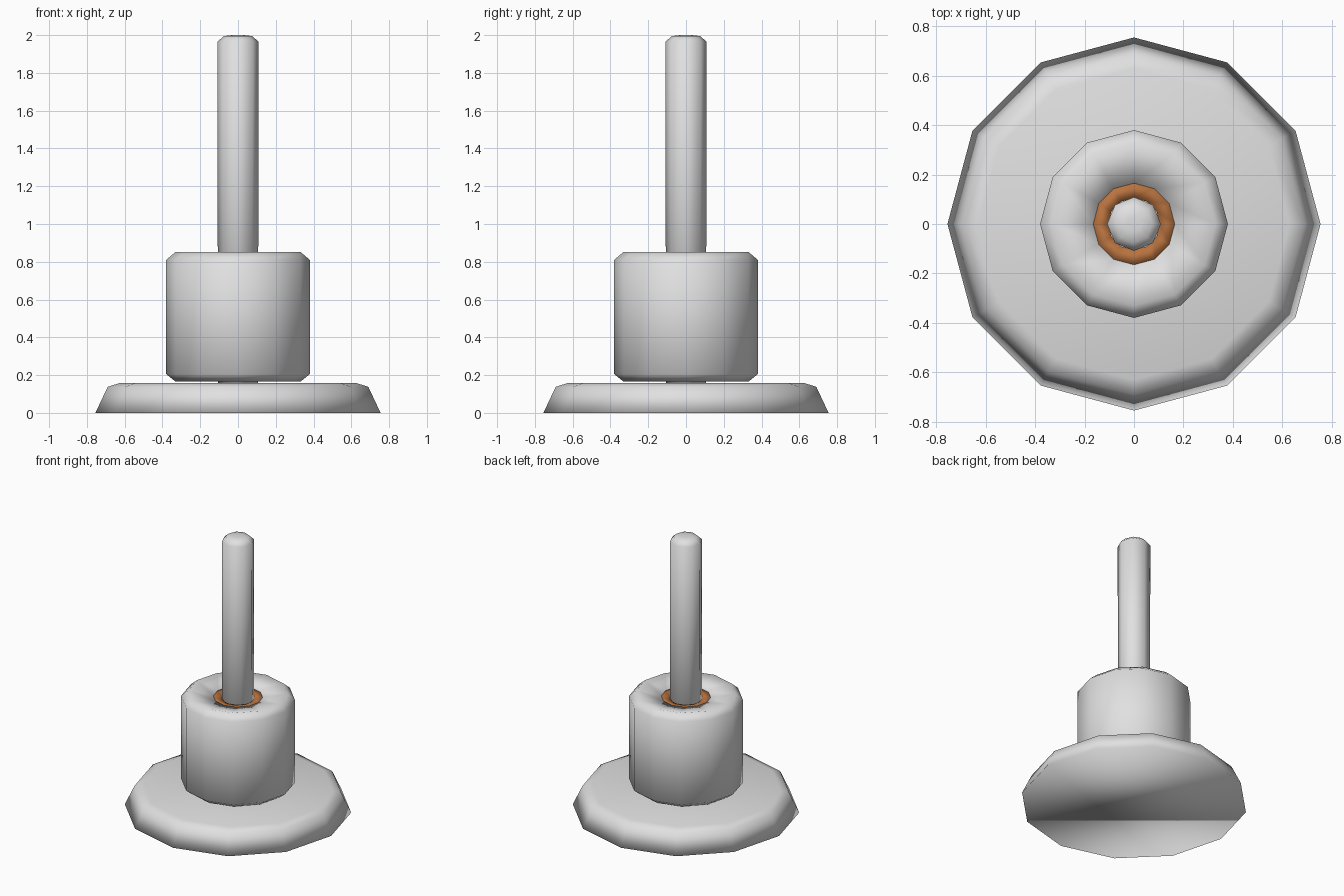
import bpy, bmesh, math

if "Cube" in bpy.data.objects:
    bpy.data.objects.remove(bpy.data.objects["Cube"])

def material(name, rgb):
    m = bpy.data.materials.new(name)
    m.diffuse_color = (*rgb, 1)
    m.use_nodes = True
    m.node_tree.nodes["Principled BSDF"].inputs["Base Color"].default_value = m.diffuse_color
    return m

grey = material("light_grey", (0.75, 0.75, 0.75))
copper = material("copper_orange", (0.48, 0.17, 0.05))

def lathe(name, profile, sides, mat, closed=False):
    """Turn (radius, z) points round the z axis; cap the ends or close the loop."""
    bm = bmesh.new()
    rings = []
    for r, z in profile:
        rings.append([bm.verts.new((r * math.cos(2 * math.pi * i / sides),
                                    r * math.sin(2 * math.pi * i / sides), z))
                      for i in range(sides)])
    pairs = list(zip(rings, rings[1:]))
    if closed:
        pairs.append((rings[-1], rings[0]))
    for a, b in pairs:
        for i in range(sides):
            j = (i + 1) % sides
            bm.faces.new((a[i], a[j], b[j], b[i]))
    if not closed:
        bm.faces.new(rings[0][::-1])
        bm.faces.new(rings[-1])
    bmesh.ops.recalc_face_normals(bm, faces=bm.faces)
    for f in bm.faces:
        f.smooth = True
    me = bpy.data.meshes.new(name)
    bm.to_mesh(me)
    bm.free()
    me.materials.append(mat)
    ob = bpy.data.objects.new(name, me)
    bpy.context.collection.objects.link(ob)
    return ob

# Wide foot with sloping rim
lathe("base", [(0.755, 0), (0.69, 0.138), (0.63, 0.157)], 12, grey)

# Drum with chamfered rims and dished ends around a central bore
lathe("drum", [(0.165, 0.20), (0.33, 0.165), (0.38, 0.205), (0.38, 0.81),
               (0.33, 0.853), (0.165, 0.82)], 12, grey, closed=True)

# Coloured liners at both ends of the bore
for name, z, d in (("top_liner", 0.82, -1), ("bottom_liner", 0.20, 1)):
    lathe(name, [(0.167, z), (0.105, z + 0.012 * d), (0.105, z + 0.05 * d),
                 (0.167, z + 0.05 * d)], 12, copper, closed=True)

# Central spindle with rounded tip
lathe("spindle", [(0.106, 0.15), (0.109, 1.965), (0.075, 1.995), (0.03, 2.0)], 8, grey)
